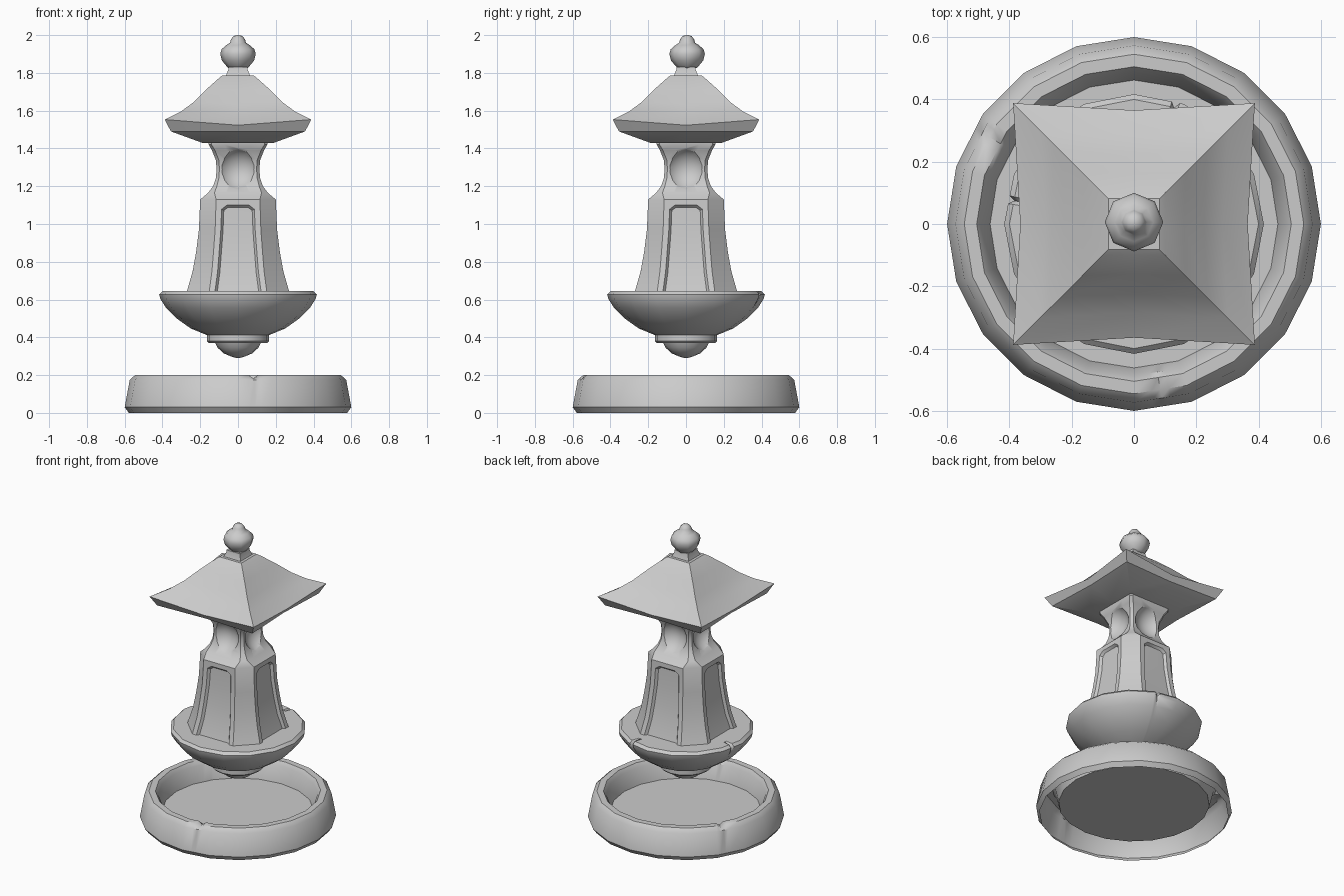
import bpy, bmesh, math
from mathutils import Matrix, Vector

if "Cube" in bpy.data.objects:
    bpy.data.objects.remove(bpy.data.objects["Cube"])


def loft(bm, rings, cap_start=False, cap_end=False):
    """Skin closed rings of points; returns faces as rows."""
    vs = [[bm.verts.new(p) for p in ring] for ring in rings]
    rows = []
    for a, b in zip(vs, vs[1:]):
        n = len(a)
        rows.append([bm.faces.new((a[j], a[(j + 1) % n], b[(j + 1) % n], b[j])) for j in range(n)])
    if cap_start:
        bm.faces.new(vs[0])
    if cap_end:
        bm.faces.new(vs[-1])
    bmesh.ops.recalc_face_normals(bm, faces=bm.faces)
    return rows


def finish(bm, name, angle=32):
    me = bpy.data.meshes.new(name)
    bm.to_mesh(me)
    bm.free()
    ob = bpy.data.objects.new(name, me)
    bpy.context.collection.objects.link(ob)
    if angle:
        smooth(ob, angle)
    return ob


def smooth(ob, angle):
    bpy.ops.object.select_all(action='DESELECT')
    ob.select_set(True)
    bpy.context.view_layer.objects.active = ob
    bpy.ops.object.shade_smooth_by_angle(angle=math.radians(angle))


def lathe(name, profile, n, notches=(), width=3, dent=None, start=False, end=False, angle=32, y=0):
    """n-sided turned shape; chips are extra columns whose middle is dented."""
    step = 360 / n
    cols = {i * step: False for i in range(n)}
    for a in notches:
        cols.update({a - width: False, a: True, a + width: False})
    rings = []
    for r0, z0 in profile:
        ring = []
        for a in sorted(cols):
            r, z = dent(r0, z0) if cols[a] else (r0, z0)
            off = a % step - step / 2
            r *= math.cos(math.radians(step / 2)) / math.cos(math.radians(off))
            t = math.radians(a)
            ring.append((r * math.cos(t), r * math.sin(t) + y, z))
        rings.append(ring)
    bm = bmesh.new()
    loft(bm, rings, start, end)
    return finish(bm, name, angle)


def four(points):
    """Repeat the front-side points around the four sides."""
    return [Matrix.Rotation(math.pi / 2 * k, 3, 'Z') @ Vector(p) for k in range(4) for p in points]


# Basin: open-bottomed rim with a low floor and two chips
lathe("basin",
      [(.578, 0), (.6, .03), (.573, .175), (.545, .2), (.505, .2), (.487, .175), (.462, .07)],
      20, notches=(149, 279), width=3,
      dent=lambda r, z: (r, z - .02) if z > .19 else (r, z), end=True, angle=40)

# Bowl with foot ring and rounded drop underneath
lathe("bowl",
      [(.2, .645), (.35, .645), (.4, .645), (.417, .628), (.411, .603), (.38, .555), (.325, .5),
       (.25, .447), (.165, .412), (.165, .38), (.155, .37), (.12, .37), (.108, .345), (.075, .315),
       (.035, .298), (.008, .29)],
      16, notches=(71, 169), width=1.8,
      dent=lambda r, z: (r - .018, z - .015) if r > .39 and z > .6 else (r, z), start=True, end=True, angle=35)

# Column: chamfered-square shaft, shoulder and waisted neck (z, half width, face half width)
sections = [(.6, .285, .16), (.645, .27, .152), (.75, .24, .138), (.85, .222, .13), (.97, .207, .121),
            (1.13, .2, .116), (1.165, .158, .125), (1.2, .132, .112), (1.24, .118, .102), (1.29, .113, .098),
            (1.34, .118, .102), (1.39, .138, .122), (1.42, .155, .14), (1.44, .155, .14)]
bm = bmesh.new()
rows = loft(bm, [four([(-a, -w, z), (-a / 2, -w, z), (a / 2, -w, z), (a, -w, z)]) for z, w, a in sections],
            True, True)
# Recessed panels on the four shaft faces, top corners cut
for k in range(4):
    panel = [f for row in rows[:5] for f in row[4 * k:4 * k + 3]]
    bmesh.ops.inset_region(bm, faces=panel, thickness=.03, use_even_offset=True)
    for v in {v for f in panel for v in f.verts}:
        if v.co.z > 1.05 and min(abs(v.co.x), abs(v.co.y)) > .07:
            v.co.z -= .022
    bmesh.ops.inset_region(bm, faces=panel, thickness=.012, depth=-.016, use_even_offset=True)
column = finish(bm, "column", None)

# Round dishes cut into the four neck faces
bm = bmesh.new()
for k in range(4):
    m = (Matrix.Rotation(math.pi / 2 * k, 4, 'Z') @ Matrix.Translation((0, -.2, 1.29))
         @ Matrix.Rotation(math.pi / 2, 4, 'X'))
    bmesh.ops.create_uvsphere(bm, u_segments=14, v_segments=16, radius=.122, matrix=m)
cutter = finish(bm, "dish_cutter", None)
cutter.hide_render = True
bpy.context.view_layer.objects.active = column
mod = column.modifiers.new("dishes", 'BOOLEAN')
mod.operation = 'DIFFERENCE'
mod.solver = 'EXACT'
mod.use_self = True
mod.object = cutter
bpy.ops.object.modifier_apply(modifier=mod.name)
bpy.data.objects.remove(cutter)
smooth(column, 35)

# Roof: flared square with raised corners (half width, corner z, mid inset, mid drop)
roof = [(.19, 1.43, 0, 0), (.355, 1.49, .015, 0), (.388, 1.553, .023, .03), (.3, 1.597, .016, .02),
        (.235, 1.645, .01, .01), (.165, 1.715, .004, .003), (.1, 1.773, 0, 0), (.082, 1.787, 0, 0)]
bm = bmesh.new()
loft(bm, [four([(-h, -h, z), (0, -h + i, z - d)]) for h, z, i, d in roof], True, True)
finish(bm, "roof", 30)

# Square collar on the roof peak
bm = bmesh.new()
loft(bm, [four([(-h, -h, z)]) for h, z in [(.066, 1.78), (.05, 1.82), (.05, 1.83)]], True, True)
finish(bm, "collar", 30)

# Finial ball with a small bud
lathe("finial",
      [(.05, 1.825), (.06, 1.835), (.085, 1.865), (.094, 1.9), (.087, 1.925), (.062, 1.947), (.042, 1.96),
       (.037, 1.978), (.024, 1.995), (.006, 2.0)],
      8, start=True, end=True, angle=60, y=.006)
